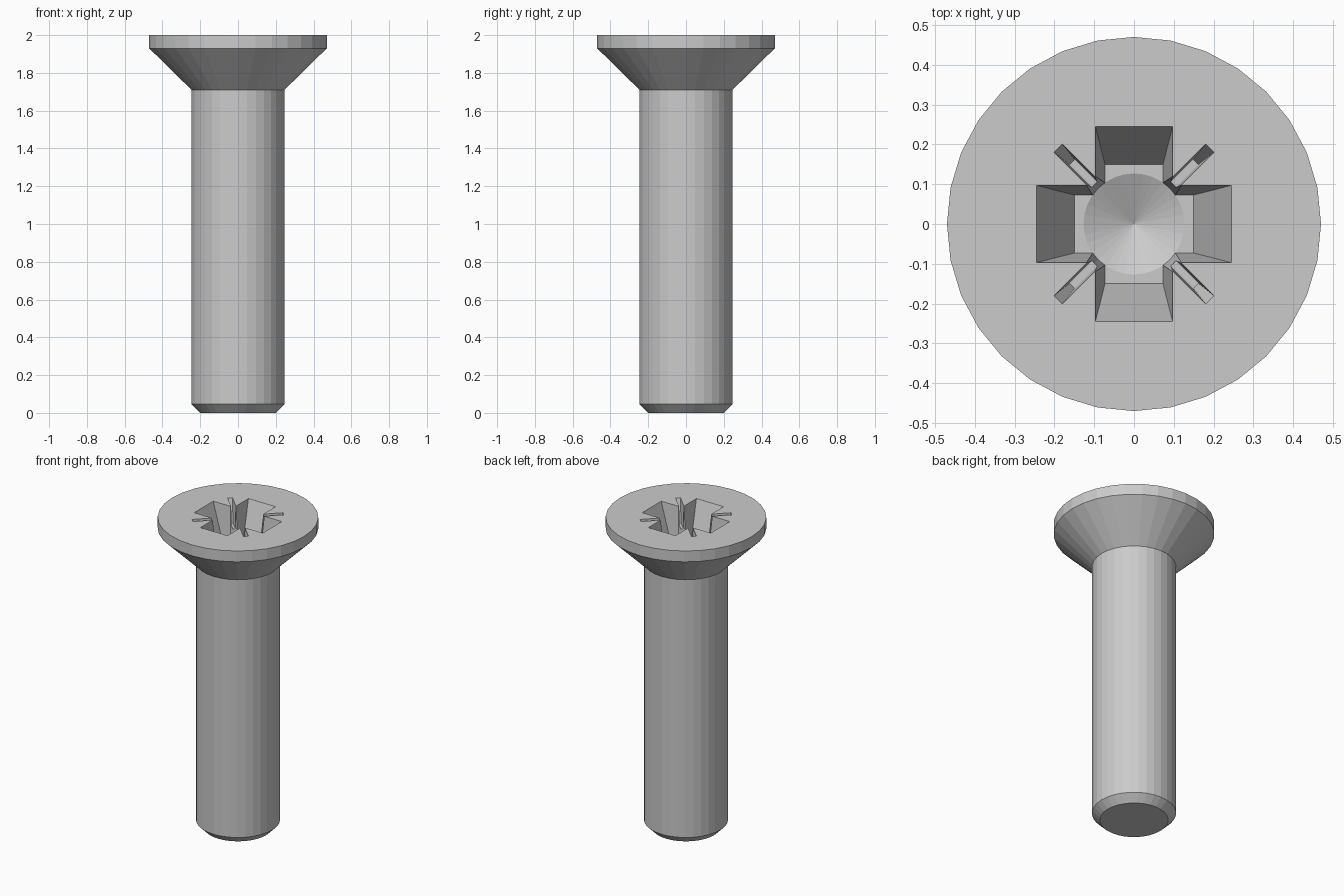
import bpy, bmesh
from math import sin, cos, pi, radians

if "Cube" in bpy.data.objects:
    bpy.data.objects.remove(bpy.data.objects["Cube"])

SIDES = 32
TOP = 2.0


def make_object(name, bm):
    bmesh.ops.recalc_face_normals(bm, faces=bm.faces)
    mesh = bpy.data.meshes.new(name)
    bm.to_mesh(mesh)
    bm.free()
    obj = bpy.data.objects.new(name, mesh)
    bpy.context.collection.objects.link(obj)
    return obj


def loft(name, rings, tip=None):
    """Skin a stack of rings; close the start with a tip point or a cap."""
    bm = bmesh.new()
    loops = [[bm.verts.new(p) for p in ring] for ring in rings]
    n = len(loops[0])
    for a, b in zip(loops, loops[1:]):
        for i in range(n):
            j = (i + 1) % n
            bm.faces.new((a[i], a[j], b[j], b[i]))
    if tip:
        t = bm.verts.new(tip)
        for i in range(n):
            bm.faces.new((loops[0][(i + 1) % n], loops[0][i], t))
    else:
        bm.faces.new(loops[0][::-1])
    bm.faces.new(loops[-1])
    return make_object(name, bm)


def circle(r, z):
    return [(r * cos(2 * pi * i / SIDES), r * sin(2 * pi * i / SIDES), z)
            for i in range(SIDES)]


def rectangle(x, y, z):
    return [(-x, -y, z), (x, -y, z), (x, y, z), (-x, y, z)]


def tapered_slot(name, top, bottom, depth, angle):
    """Tapered bar cutter, its walls carried on above the head face."""
    extra = 0.05
    k = 1 + extra / depth
    upper = [b + (t - b) * k for t, b in zip(top, bottom)]
    obj = loft(name, [rectangle(*bottom, TOP - depth),
                      rectangle(*upper, TOP + extra)])
    obj.rotation_euler.z = radians(angle)
    return obj


# Shank with chamfered end, countersunk cone and head rim
profile = [(0.2, 0), (0.246, 0.046), (0.246, 1.71), (0.47, 1.93), (0.47, TOP)]
screw = loft("countersunk_screw", [circle(r, z) for r, z in profile])

# Drive recess: cross arms, diagonal ticks and conical centre
DEPTH = 0.27
cutters = [loft("centre_cutter",
                [circle(0.127, TOP - DEPTH), circle(0.16, TOP + 0.05)],
                tip=(0, 0, TOP - DEPTH - 0.06))]
for a in (0, 90):
    cutters.append(tapered_slot("arm_cutter", (0.245, 0.097),
                                (0.15, 0.073), DEPTH, a))
    cutters.append(tapered_slot("tick_cutter", (0.27, 0.0145),
                                (0.22, 0.009), 0.14, a + 45))

bpy.context.view_layer.objects.active = screw
for cutter in cutters:
    cutter.hide_render = True
    mod = screw.modifiers.new("recess", 'BOOLEAN')
    mod.operation = 'DIFFERENCE'
    mod.solver = 'EXACT'
    mod.object = cutter
    bpy.ops.object.modifier_apply(modifier=mod.name)
for cutter in cutters:
    bpy.data.objects.remove(cutter)
